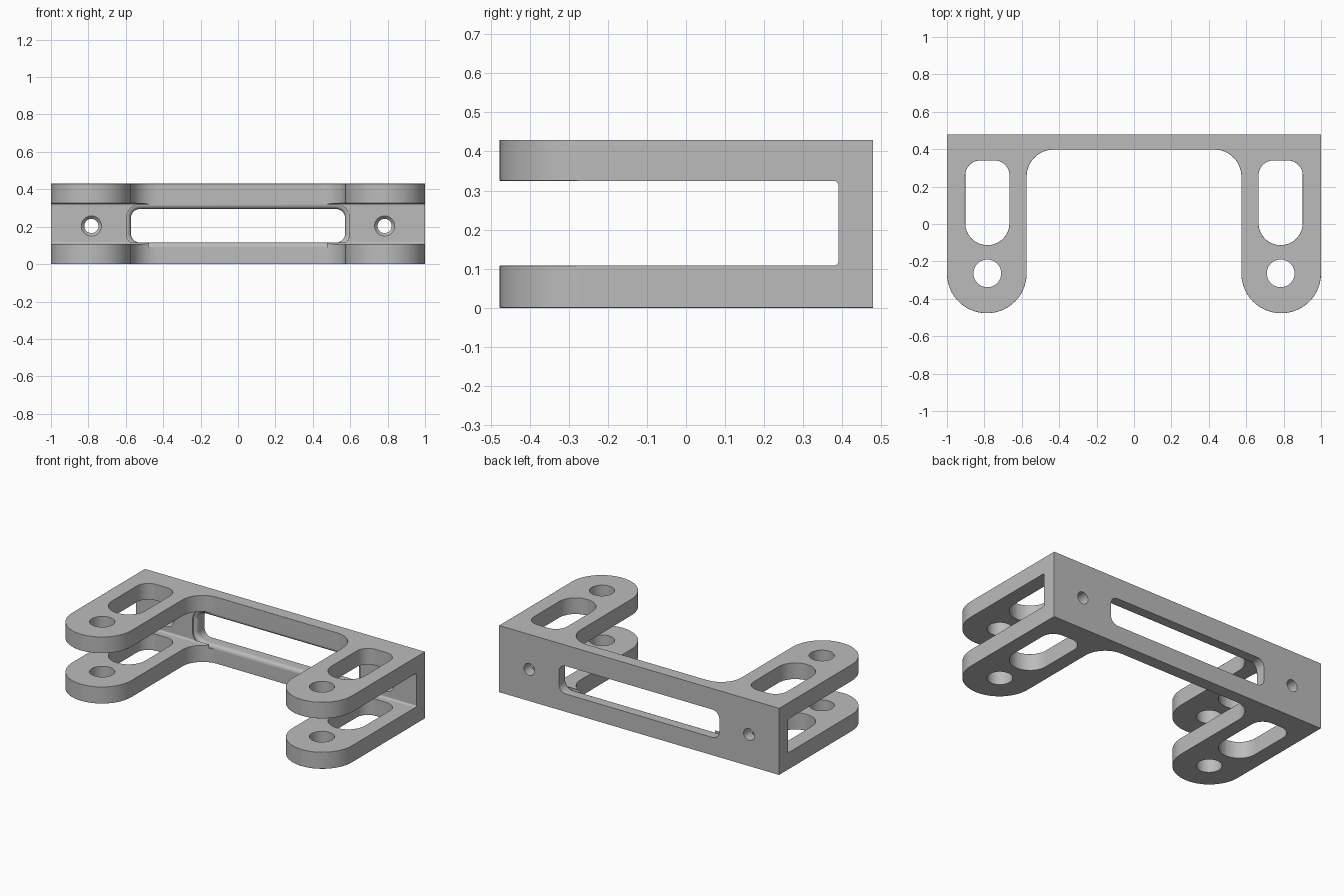
import bpy, bmesh, math
from mathutils import Vector

if "Cube" in bpy.data.objects:
    bpy.data.objects.remove(bpy.data.objects["Cube"], do_unlink=True)

HEIGHT, BACK = 0.43, 0.478
PLATE_FRONT, GAP_BACK = 0.398, 0.39
GAP_LOW, GAP_HIGH = 0.108, 0.325
ARM_X, ARM_R = 0.787, 0.213
PIN_Y = -0.264

metal = bpy.data.materials.new("satin grey")
metal.use_nodes = True
GREY = (0.5, 0.5, 0.5, 1)
metal.diffuse_color = GREY
metal.node_tree.nodes["Principled BSDF"].inputs["Base Color"].default_value = GREY


def rounded(corners, steps=10):
    """Polygon from (x, y, radius) corners, each corner filleted."""
    out = []
    for i, (x, y, r) in enumerate(corners):
        p = Vector((x, y))
        if r == 0:
            out.append(p)
            continue
        a = (Vector(corners[i - 1][:2]) - p).normalized()
        b = (Vector(corners[(i + 1) % len(corners)][:2]) - p).normalized()
        half = a.angle(b) / 2
        centre = p + (a + b).normalized() * (r / math.sin(half))
        start = p + a * (r / math.tan(half)) - centre
        end = p + b * (r / math.tan(half)) - centre
        sweep = start.angle_signed(end)
        for k in range(steps + 1):
            t = -sweep * k / steps
            c, s = math.cos(t), math.sin(t)
            out.append(centre + Vector((start.x * c - start.y * s, start.x * s + start.y * c)))
    return [p for i, p in enumerate(out) if (p - out[i - 1]).length > 1e-4]


def rect(x0, x1, y0, y1, r_low, r_high):
    return rounded([(x0, y0, r_low), (x1, y0, r_low), (x1, y1, r_high), (x0, y1, r_high)])


def circle(x, y, r, n=40):
    return [Vector((x + r * math.cos(math.tau * i / n), y + r * math.sin(math.tau * i / n)))
            for i in range(n)]


def loft(name, layers, axis):
    """Closed solid through (depth, outline) layers along an axis."""
    place = {"x": lambda p, d: (d, p.x, p.y),
             "y": lambda p, d: (p.x, d, p.y),
             "z": lambda p, d: (p.x, p.y, d)}[axis]
    bm = bmesh.new()
    rings = [[bm.verts.new(place(p, d)) for p in outline] for d, outline in layers]
    for lo, hi in zip(rings, rings[1:]):
        for i in range(len(lo)):
            bm.faces.new((lo[i - 1], lo[i], hi[i], hi[i - 1]))
    bm.faces.new(rings[0][::-1])
    bm.faces.new(rings[-1])
    bmesh.ops.recalc_face_normals(bm, faces=bm.faces)
    mesh = bpy.data.meshes.new(name)
    bm.to_mesh(mesh)
    bm.free()
    ob = bpy.data.objects.new(name, mesh)
    bpy.context.collection.objects.link(ob)
    return ob


# U-shaped plan with round arm ends and filleted inner corners
inner, tip = ARM_X - ARM_R, PIN_Y - ARM_R
end_r = ARM_R - 0.0005
half_plan = [(1, BACK, 0), (1, tip, end_r), (inner, tip, end_r), (inner, PLATE_FRONT, -0.145)]
half_plan = [(x, y, abs(r)) for x, y, r in half_plan]
plan = rounded(half_plan + [(-x, y, r) for x, y, r in reversed(half_plan)], 14)
bracket = loft("bracket", [(0, plan), (HEIGHT, plan)], "z")
bracket.data.materials.append(metal)

# Gap that splits each arm into an upper and a lower lug
gap = rect(-0.8, GAP_BACK, GAP_LOW, GAP_HIGH, 0.012, 0.012)
cutters = [loft("gap_cutter", [(-1.2, gap), (1.2, gap)], "x")]


# Long window, flared softly towards the front
def window(grow):
    r = 0.05 + grow
    return rect(-0.573 - grow, 0.573 + grow, 0.115 - grow, 0.295 + grow, r, r)


flare = 0.024
layers = [(0.6, window(0))]
for k in range(6):
    t = math.pi / 2 * k / 5
    layers.append((PLATE_FRONT + flare * (1 - math.sin(t)), window(flare * (1 - math.cos(t)))))
layers.append((GAP_BACK - 0.001, window(flare)))
cutters.append(loft("window_cutter", layers, "y"))

# Slots, pin holes and countersunk bolt holes in both arms
for side in (-1, 1):
    cx = side * 0.784
    slot = rect(cx - 0.118, cx + 0.118, -0.113, 0.34, 0.1175, 0.08)
    cutters.append(loft("slot_cutter", [(-0.1, slot), (0.6, slot)], "z"))
    pin = circle(cx, PIN_Y, 0.074)
    cutters.append(loft("pin_hole_cutter", [(-0.1, pin), (0.6, pin)], "z"))
    bolt, sink = circle(cx, 0.204, 0.038), circle(cx, 0.204, 0.054)
    cutters.append(loft("bolt_hole_cutter", [(0.6, bolt), (GAP_BACK + 0.016, bolt),
                                             (GAP_BACK, sink), (GAP_BACK - 0.05, sink)], "y"))

for cutter in cutters:
    mod = bracket.modifiers.new(cutter.name, "BOOLEAN")
    mod.operation, mod.solver, mod.object = "DIFFERENCE", "EXACT", cutter
bpy.context.view_layer.update()
result = bpy.data.meshes.new_from_object(
    bracket.evaluated_get(bpy.context.evaluated_depsgraph_get()))
bracket.modifiers.clear()
bracket.data = result
result.name = "bracket"
for cutter in cutters:
    bpy.data.objects.remove(cutter, do_unlink=True)


# Ease the horizontal rims of the lugs and slots, leaving the back and pin holes crisp
def eased(edge):
    if len(edge.link_faces) != 2 or edge.calc_face_angle(0) < 0.7:
        return False
    a, b = (v.co for v in edge.verts)
    mid = (a + b) / 2
    if abs(a.z - b.z) > 1e-4 or math.hypot(abs(mid.x) - 0.784, mid.y - PIN_Y) < 0.09:
        return False
    outer = min(abs(mid.z), abs(mid.z - HEIGHT)) < 1e-3
    lug = min(abs(mid.z - GAP_LOW), abs(mid.z - GAP_HIGH)) < 1e-3
    straight_side = abs(mid.x) > 0.999
    return (outer and mid.y < 0.45 and not (straight_side and mid.y > 0.3)) or \
           (lug and max(a.y, b.y) < 0.365 and not straight_side)


bm = bmesh.new()
bm.from_mesh(result)
bmesh.ops.remove_doubles(bm, verts=bm.verts, dist=1e-5)
bmesh.ops.bevel(bm, geom=[e for e in bm.edges if eased(e)], offset=0.009, segments=3,
                profile=0.5, affect="EDGES", clamp_overlap=True)
bm.to_mesh(result)
bm.free()

bpy.ops.object.select_all(action="DESELECT")
bracket.select_set(True)
bpy.context.view_layer.objects.active = bracket
bpy.ops.object.shade_smooth_by_angle(angle=math.radians(35))
weighted = bracket.modifiers.new("flat_face_normals", "WEIGHTED_NORMAL")
weighted.keep_sharp = True
